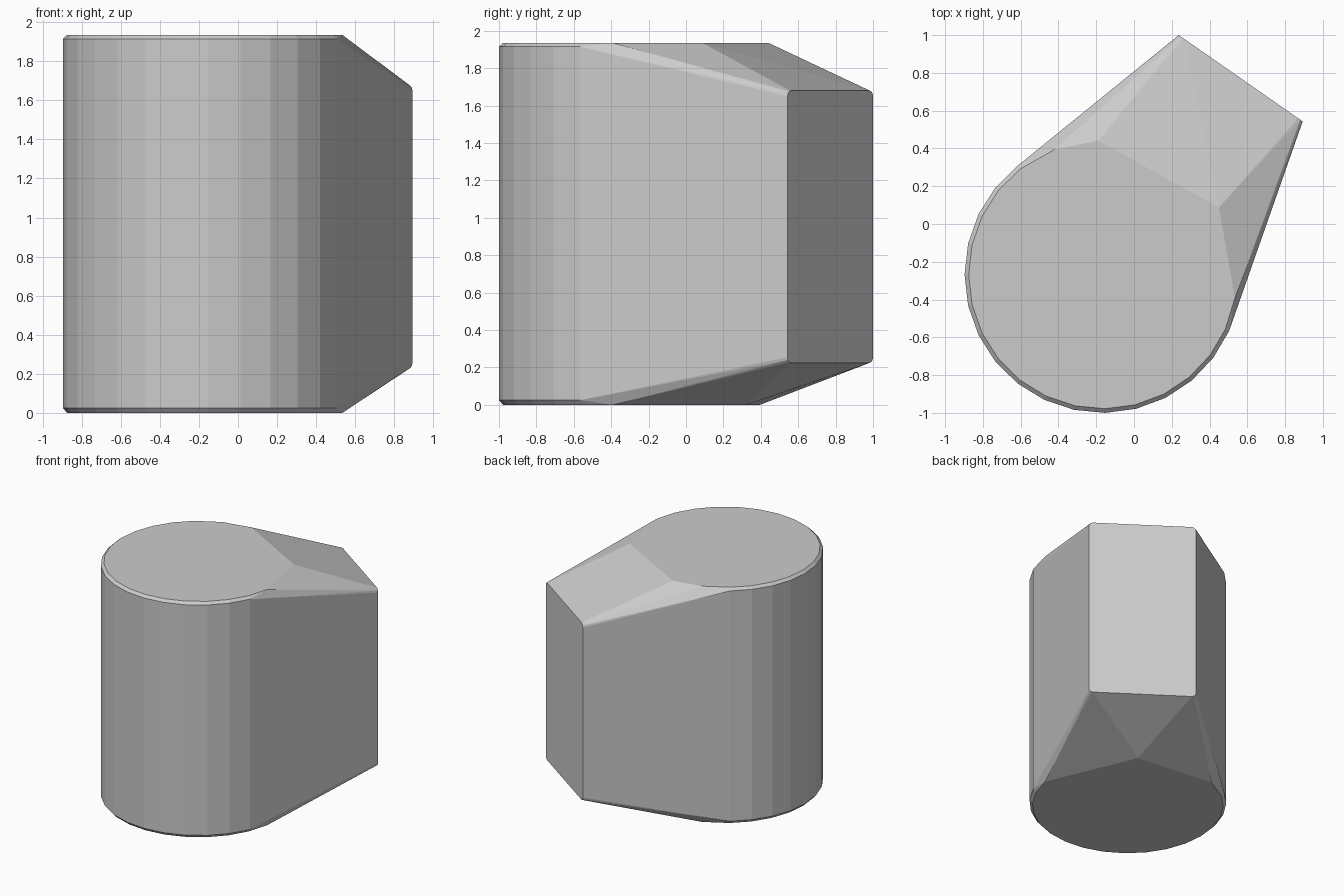
import bpy
import bmesh
from math import radians, cos, sin, pi
from mathutils import Vector

cube = bpy.data.objects.get("Cube")
if cube:
    bpy.data.objects.remove(cube, do_unlink=True)

HEIGHT = 1.935
CENTRE = Vector((-0.165, -0.268, 0))
WALL_RADIUS, RIM_RADIUS = 0.732, 0.71


def on_circle(degrees, radius, z):
    a = radians(degrees)
    return CENTRE + Vector((radius * cos(a), radius * sin(a), z))


points = []

# Round barrel: wall, with a narrow chamfer to the flat rims
STEPS = 16
for i in range(STEPS + 1):
    angle = 128 + (336 - 128) * i / STEPS
    for z in (0.025, HEIGHT - 0.02):
        points.append(on_circle(angle, WALL_RADIUS, z))
    for z in (0, HEIGHT):
        points.append(on_circle(angle, RIM_RADIUS, z))

# Rim corners where the flats meet the sloping nose
for angle in (111, 92, 30, -10):
    points.append(on_circle(angle, RIM_RADIUS, HEIGHT))
for angle in (111, 56, -10):
    points.append(on_circle(angle, RIM_RADIUS, 0))

# Flat end of the nose: upright rectangle with rounded corners
near, far = Vector((0.893, 0.543, 0)), Vector((0.237, 1.0, 0))
low, high, r = 0.225, 1.68, 0.03
along = (far - near).normalized()
for corner, inward in ((near, along), (far, -along)):
    for z, up in ((low, 1), (high, -1)):
        for k in range(4):
            a = k * pi / 6
            p = corner + inward * r * (1 - cos(a))
            p.z = z + up * r * (1 - sin(a))
            points.append(p)

# Wrap one convex shell around barrel and nose
bm = bmesh.new()
for p in points:
    bm.verts.new(p)
bmesh.ops.convex_hull(bm, input=bm.verts[:])
bmesh.ops.delete(bm, geom=[v for v in bm.verts if not v.link_faces], context='VERTS')
bmesh.ops.dissolve_limit(bm, angle_limit=radians(0.5), verts=bm.verts[:], edges=bm.edges[:])
bmesh.ops.recalc_face_normals(bm, faces=bm.faces[:])

mesh = bpy.data.meshes.new("rounded_wedge_block")
bm.to_mesh(mesh)
bm.free()
block = bpy.data.objects.new("rounded_wedge_block", mesh)
bpy.context.collection.objects.link(block)

# Plain grey surface
grey = bpy.data.materials.new("plain_grey")
grey.use_nodes = True
colour = (0.6, 0.6, 0.6, 1)
grey.diffuse_color = colour
for node in grey.node_tree.nodes:
    if node.type == 'BSDF_PRINCIPLED':
        node.inputs["Base Color"].default_value = colour
mesh.materials.append(grey)
